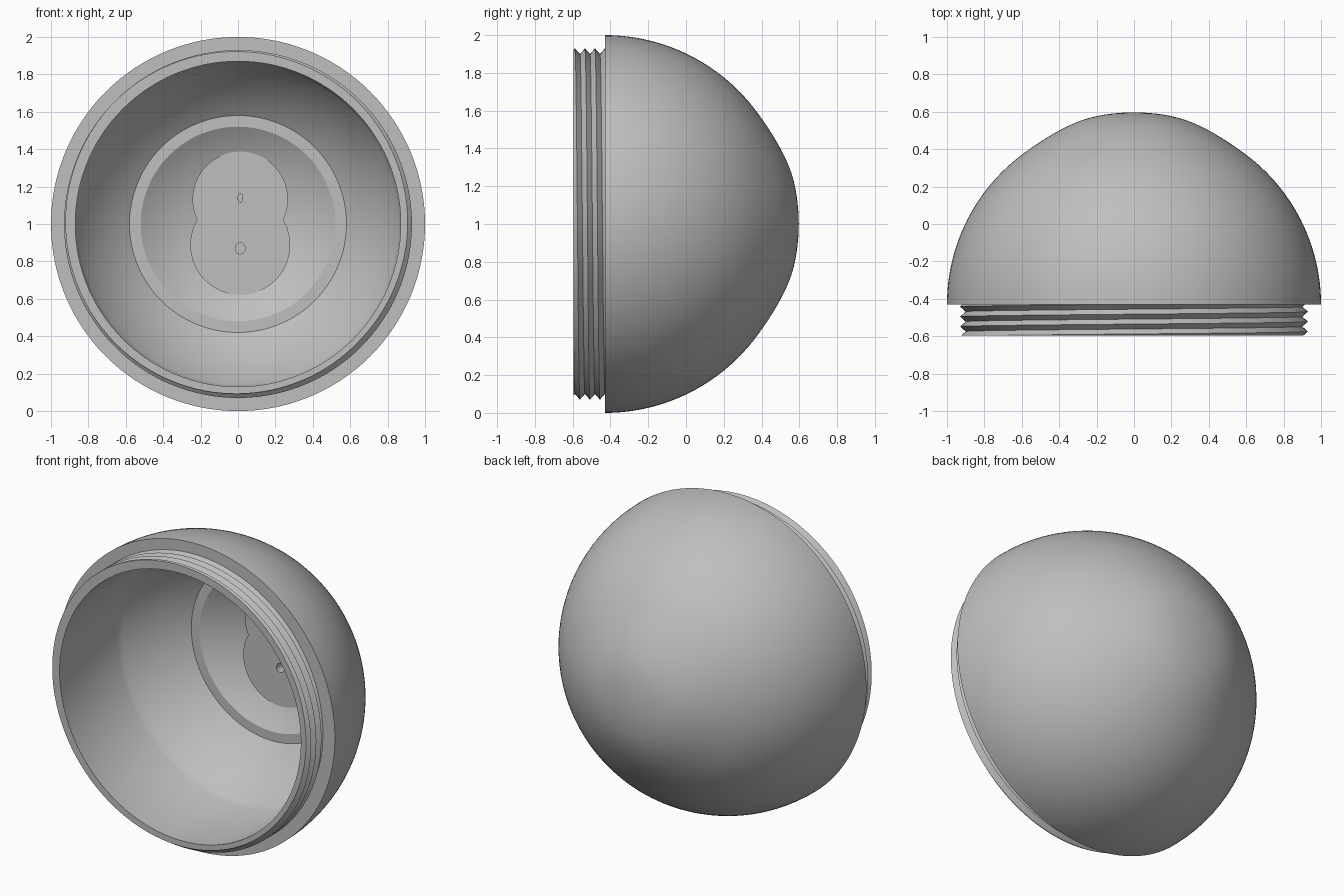
import bpy, bmesh
from math import sin, cos, pi, tau, sqrt, asin, atan2

cube = bpy.data.objects.get("Cube")
if cube:
    bpy.data.objects.remove(cube, do_unlink=True)

SEG = 128
RIM, FRONT, PITCH = -0.43, -0.595, 0.053

grey = bpy.data.materials.new("plain_grey")
grey.use_nodes = True
colour = (0.52, 0.52, 0.52, 1)
grey.diffuse_color = colour
grey.node_tree.nodes["Principled BSDF"].inputs["Base Color"].default_value = colour


def polar(r, y, a):
    """Point around the front-to-back axis, angle measured from the top."""
    return (r * sin(a), y, 1 + r * cos(a))


def finish(bm, name):
    bmesh.ops.remove_doubles(bm, verts=bm.verts, dist=1e-5)
    bmesh.ops.recalc_face_normals(bm, faces=bm.faces)
    mesh = bpy.data.meshes.new(name)
    bm.to_mesh(mesh)
    bm.free()
    mesh.materials.append(grey)
    ob = bpy.data.objects.new(name, mesh)
    bpy.context.collection.objects.link(ob)
    bpy.ops.object.select_all(action="DESELECT")
    ob.select_set(True)
    bpy.context.view_layer.objects.active = ob
    bpy.ops.object.shade_smooth_by_angle()
    return ob


def ring_mesh(section, name, closed):
    """Sweep section(angle) -> [(r, y)...] once around the axis."""
    bm = bmesh.new()
    cols = []
    for i in range(SEG + 1):
        a = tau * i / SEG
        cols.append([bm.verts.new(polar(r, y, a)) for r, y in section(a)])
    for c, d in zip(cols, cols[1:]):
        for j in range(0 if closed else 1, len(c)):
            bm.faces.new((c[j - 1], c[j], d[j], d[j - 1]))
    return finish(bm, name)


def sphere_y(radius, r):
    return RIM + sqrt(max(radius * radius - r * r, 0))


def outer_y(r):
    # hemisphere with a slight swelling at the crown
    t = min(max((r - 0.2) / 0.4, 0), 1)
    return sphere_y(1, r) + 0.027 * (1 - t * t * (3 - 2 * t))


def arc(radius, r0, r1, n):
    a0, a1 = asin(r0 / radius), asin(r1 / radius)
    return [(radius * sin(a), sphere_y(radius, radius * sin(a)))
            for a in (a0 + (a1 - a0) * i / n for i in range(n + 1))]


# Dome shell: outside, rim ledge, neck, bore, inner dome, flat ring, inner pad
profile = [(sin(pi / 2 * i / 40), outer_y(sin(pi / 2 * i / 40))) for i in range(41)]
profile += [(0.89, RIM), (0.89, FRONT), (0.87, FRONT)]
profile += arc(0.97, 0.87, 0.58, 14)
profile += arc(0.935, 0.52, 0, 16)
ring_mesh(lambda a: profile, "dome_shell", False)


# Screw thread: helical crests and roots trimmed to the neck
def thread_section(a):
    rows = [(0.89, FRONT)]
    for k in range(-5, 7):
        y = -0.535 + PITCH * (k / 2 + a / tau)
        y = min(max(y, FRONT), RIM)
        t = (y + 0.535) / PITCH - a / tau
        rows.append((0.93 - 0.06 * abs(t - round(t)), y))
    return rows + [(0.89, RIM)]


ring_mesh(thread_section, "screw_thread", True)


# Mounting pad: two merged round lobes with a small blind hole in each
PAD_Y, PAD_BACK = 0.418, 0.53
PAD_X, TOP, LOW = 0.012, (1.132, 0.255), (0.888, 0.267)


def lobe(centre, radius, sign, z_cut, n=40):
    """Circle arc cut off at the waist, sign +1 for the upper lobe."""
    dz = (z_cut - centre) * sign
    end = pi / 2 + asin(-dz / radius)
    return [(PAD_X + sign * radius * sin(a), centre + sign * radius * cos(a))
            for a in (-end + 2 * end * i / n for i in range(n + 1))]


def loop(bm, points, y):
    vs = [bm.verts.new((x, y, z)) for x, z in points]
    return [bm.edges.new((vs[i - 1], vs[i])) for i in range(len(vs))]


def oval(cz, rx, rz, n=20):
    return [(PAD_X + rx * cos(tau * i / n), cz + rz * sin(tau * i / n)) for i in range(n)]


def extrude_back(bm, edges, y):
    out = bmesh.ops.extrude_edge_only(bm, edges=edges)["geom"]
    for v in (g for g in out if isinstance(g, bmesh.types.BMVert)):
        v.co.y = y
    return [g for g in out if isinstance(g, bmesh.types.BMEdge)
            and all(abs(v.co.y - y) < 1e-5 for v in g.verts)]


gap = TOP[0] - LOW[0]
waist = LOW[0] + (gap * gap + LOW[1] ** 2 - TOP[1] ** 2) / (2 * gap)
bm = bmesh.new()
outline = loop(bm, lobe(*TOP, 1, waist) + lobe(*LOW, -1, waist), PAD_Y)
holes = [loop(bm, oval(1.14, 0.012, 0.024), PAD_Y),
         loop(bm, oval(0.87, 0.027, 0.03), PAD_Y)]
bmesh.ops.remove_doubles(bm, verts=bm.verts, dist=1e-5)
bmesh.ops.triangle_fill(bm, use_beauty=True, edges=bm.edges[:], normal=(0, -1, 0))
outline = [e for e in outline if e.is_valid]
extrude_back(bm, outline, 0.50)
for hole in holes:
    bmesh.ops.holes_fill(bm, edges=extrude_back(bm, hole, 0.48))
finish(bm, "mounting_pad")
